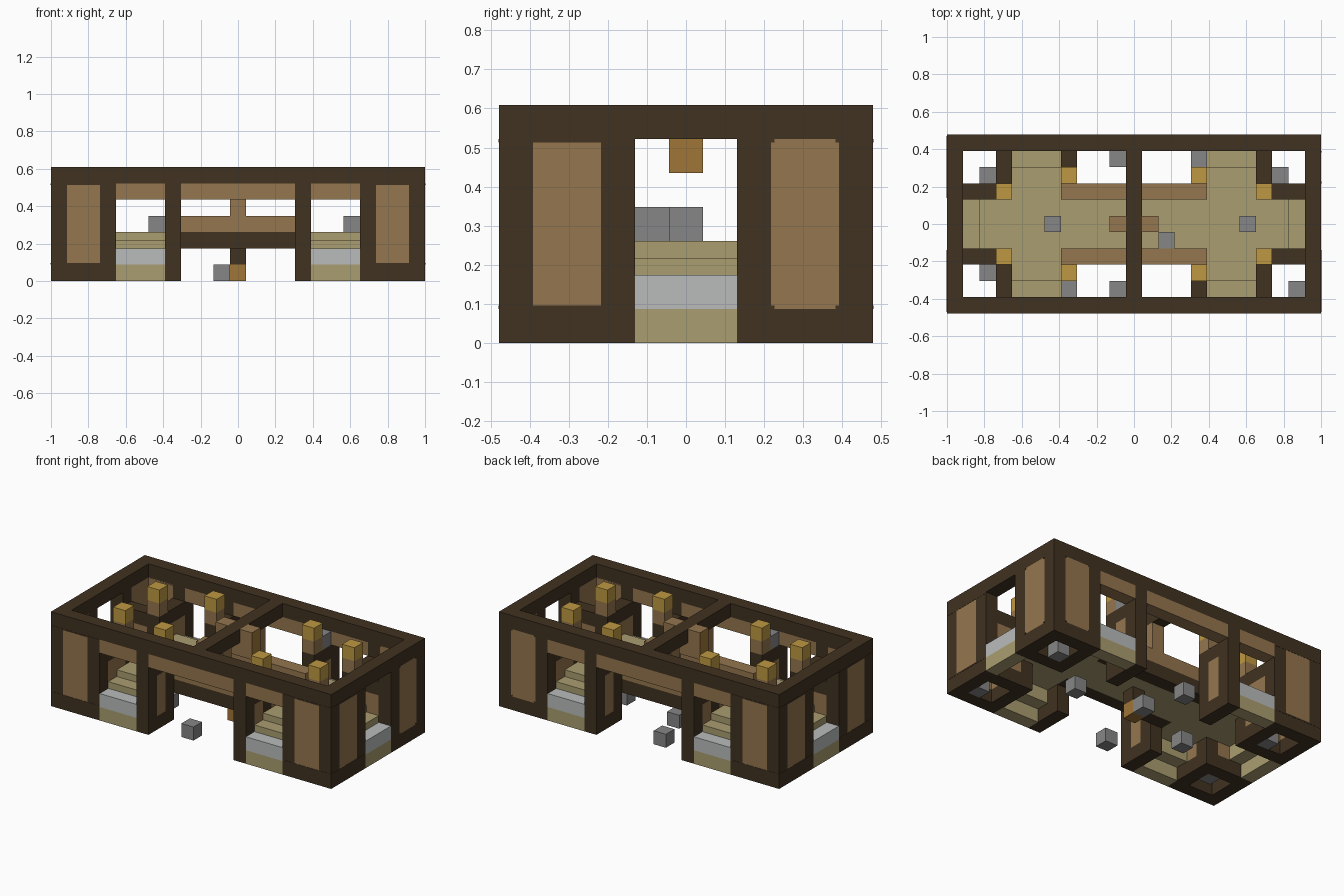
import bpy, bmesh
from mathutils import Vector

if "Cube" in bpy.data.objects:
    bpy.data.objects.remove(bpy.data.objects["Cube"])

U = 2 / 23  # one building block


def material(name, rgb):
    lin = [((c / 255 + 0.055) / 1.055) ** 2.4 for c in rgb] + [1]
    m = bpy.data.materials.new(name)
    m.use_nodes = True
    m.diffuse_color = lin
    m.node_tree.nodes["Principled BSDF"].inputs["Base Color"].default_value = lin
    return m


DARK = material("dark timber", (65, 50, 33))
BROWN = material("brown planks", (148, 118, 78))
TAN = material("tan stone", (170, 157, 112))
PALE = material("pale grey step", (186, 188, 188))
GREY = material("grey stone", (134, 134, 134))
YELLOW = material("yellow lamp", (190, 152, 66))
ORANGE = material("orange log", (160, 118, 56))


def build(name, boxes, *mats):
    """Boxes are inclusive block ranges: x0, x1, y0, y1, z0, z1."""
    bm = bmesh.new()
    for x0, x1, y0, y1, z0, z1 in boxes:
        lo = Vector((x0 - .5, y0 - .5, z0)) * U
        hi = Vector((x1 + .5, y1 + .5, z1 + 1)) * U
        for v in bmesh.ops.create_cube(bm, size=1)["verts"]:
            v.co = [lo[i] if v.co[i] < 0 else hi[i] for i in range(3)]
    bm.normal_update()
    if len(mats) > 1:  # second colour on the end grain
        for f in bm.faces:
            f.material_index = int(abs(f.normal.x) > .5)
    mesh = bpy.data.meshes.new(name)
    bm.to_mesh(mesh)
    bm.free()
    for m in mats:
        mesh.materials.append(m)
    obj = bpy.data.objects.new(name, mesh)
    bpy.context.collection.objects.link(obj)
    return obj


def flip(boxes, sx, sy):
    """Mirror boxes by the signs sx and sy."""
    out = []
    for x0, x1, y0, y1, z0, z1 in boxes:
        xs, ys = sorted((x0 * sx, x1 * sx)), sorted((y0 * sy, y1 * sy))
        out.append((*xs, *ys, z0, z1))
    return out


def both(boxes, axis):
    sx, sy = (-1, 1) if axis == "x" else (1, -1)
    return boxes + flip(boxes, sx, sy)


def four(boxes):
    return both(both(boxes, "x"), "y")


# Roof ring and cross beam
build("roof_long_beams", both([(-11, 11, 5, 5, 6, 6)], "y"), DARK)
build("roof_short_beams", both([(11, 11, -4, 4, 6, 6)], "x"), DARK)
build("roof_cross_beam", [(0, 0, -4, 4, 6, 6)], DARK)

# Outer posts, sills and wall panels
build("outer_posts", four([(11, 11, 5, 5, 0, 5), (8, 8, 5, 5, 0, 5),
                           (4, 4, 5, 5, 0, 5), (11, 11, 2, 2, 0, 5)]), DARK)
build("outer_sills", four([(9, 10, 5, 5, 0, 0), (11, 11, 3, 4, 0, 0)]), DARK)
build("outer_panels", four([(9, 10, 5, 5, 1, 5), (11, 11, 3, 4, 1, 5)]), BROWN)

# Small dark corner blocks that notch the panels
n, p = .1, .015
notches = []
for z in (1, 6 - n):
    for a in (8.5, 10.5 - n):
        notches.append((a + .5, a + n - .5, 5, 5 + p, z, z + n - 1))
    for a in (2.5, 4.5 - n):
        notches.append((11, 11 + p, a + .5, a + n - .5, z, z + n - 1))
build("panel_corner_notches", four(notches), DARK)

# Plank lintels above the openings
build("lintels", both([(-7, -5, 5, 5, 5, 5), (-3, 3, 5, 5, 5, 5),
                       (5, 7, 5, 5, 5, 5)], "y"), BROWN)

# Inner walls of the corner rooms and porches
build("inner_posts", four([(8, 8, 2, 2, 0, 4), (4, 4, 3, 3, 0, 4)]), DARK)
inner = [(8, 8, 3, 4), (9, 10, 2, 2), (4, 4, 4, 4)]
build("inner_sills", four([(*b, 0, 0) for b in inner]), DARK)
build("inner_panels", four([(*b, 1, 3) for b in inner]), BROWN)
build("inner_top_rails", four([(*b, 4, 4) for b in inner]), DARK)

# Lamps on plank stands
lamps = [(8, 8, 2, 2), (4, 4, 3, 3)]
build("lamp_stands", four([(*b, 5, 5) for b in lamps]), BROWN)
build("lamps", four([(*b, 6, 6) for b in lamps]), YELLOW)

# Raised floor
build("floor", both([(5, 7, -3, 3, 2, 2), (8, 9, -1, 1, 2, 2)], "x")
      + [(-4, 4, -1, 1, 2, 2)], TAN)

# Stairs through each doorway
build("stair_bases", four([(5, 7, 5, 5, 0, 0)]) + both([(11, 11, -1, 1, 0, 0)], "x"), TAN)
build("stair_treads", four([(5, 7, 5, 5, 1, 1)]) + both([(11, 11, -1, 1, 1, 1)], "x"), PALE)
build("upper_steps", four([(5, 7, 4, 4, 1, 1.5)]) + both([(10, 10, -1, 1, 1, 1.5)], "x"), TAN)

# Bridge beams, railings and posts
build("bridge_beams", both([(-4, 4, 2, 2, 2, 2)], "y"), DARK)
build("bridge_rails", both([(-4, 4, 2, 2, 3, 3)], "y"), BROWN)
build("bridge_posts", both([(0, 0, 2, 2, 4, 5)], "y"), BROWN)

# Hanging logs and the central foot
build("hanging_logs", both([(1, 1, 0, 0, 5, 6)], "x") + [(0, 0, 0, 0, 5, 5)], BROWN, ORANGE)
build("foot_post", [(0, 0, 0, 0, 1, 1)], DARK)
build("foot_log", [(0, 0, 0, 0, 0, 0)], ORANGE)

# Loose stones: on the ground, on the floor and on the inner walls
ground = [(-1, 4), (-1, -4), (-9, 3), (9, 3), (-9, -3), (10, -4), (0, 1), (5, 0), (-5, -1)]
build("ground_stones", [(x, x, y, y, 0, 0) for x, y in ground], GREY)
build("floor_stones", [(x, x, y, y, 3, 3) for x, y in [(-5, 0), (7, 0), (2, -1)]], GREY)
build("wall_stones", [(x, x, x, x, 5, 5) for x in (-4, 4)], GREY)
